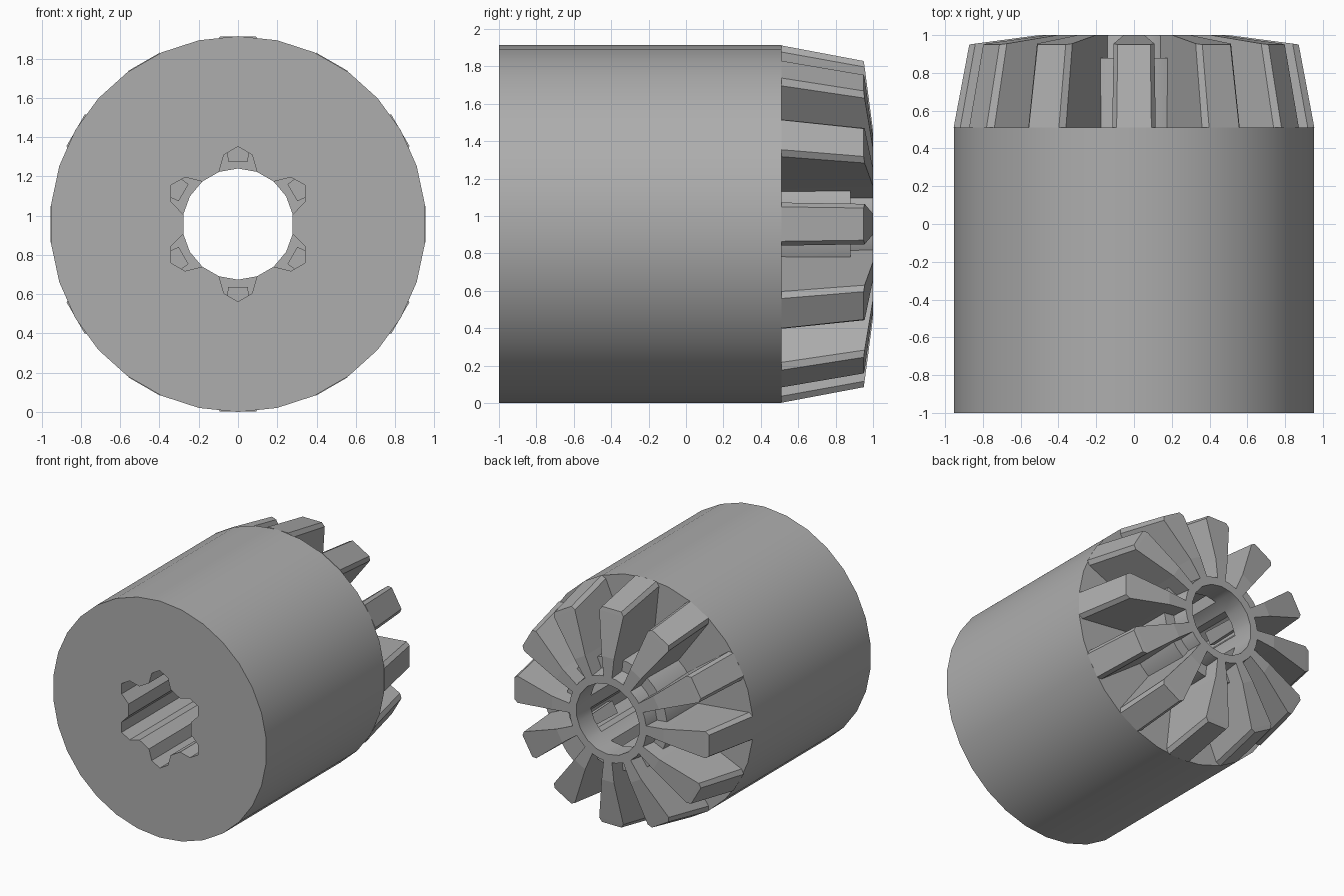
import bpy, bmesh
from math import sin, cos, radians

cube = bpy.data.objects.get("Cube")
if cube:
    bpy.data.objects.remove(cube, do_unlink=True)

CENTRE = 0.957   # height of the shaft axis
RADIUS = 0.957
SHOULDER = 0.51  # where the teeth start
TEETH = 12

grey = bpy.data.materials.new("plain grey")
grey.use_nodes = True
colour = (0.42, 0.42, 0.42, 1)
grey.diffuse_color = colour
grey.node_tree.nodes["Principled BSDF"].inputs["Base Color"].default_value = colour


def polar(angle, r, y, side=0.0):
    """Point at an angle clockwise from the top, shifted sideways."""
    a = radians(angle)
    return (r * sin(a) + side * cos(a), y, CENTRE + r * cos(a) - side * sin(a))


def finish(bm, name):
    bmesh.ops.recalc_face_normals(bm, faces=bm.faces)
    mesh = bpy.data.meshes.new(name)
    bm.to_mesh(mesh)
    bm.free()
    mesh.materials.append(grey)
    obj = bpy.data.objects.new(name, mesh)
    bpy.context.collection.objects.link(obj)
    bpy.ops.object.select_all(action="DESELECT")
    obj.select_set(True)
    bpy.context.view_layer.objects.active = obj
    bpy.ops.object.shade_smooth_by_angle(angle=radians(28))
    return obj


# Cross-sections, each with five points per sixth of a turn
lobe = [(0, 0.395), (11.5, 0.36), (20, 0.283), (40, 0.283), (48.5, 0.36)]
slot = [(a + 60 * k, r) for k in range(6) for a, r in lobe]
bore = [(a, 0.283 * cos(radians(10)) / cos(radians(a % 20 - 10))) for a, r in slot]


def circle(r):
    return [(12 * i, r) for i in range(30)]


# Body: a closed skin running from the rim, through the bore, back to the rim
sections = [(circle(RADIUS), -1), (slot, -1), (slot, 0.82), (bore, 0.82),
            (bore, 1), (circle(0.345), 1), (circle(0.36), 0.88),
            (circle(0.45), 0.88), (circle(0.47), SHOULDER), (circle(RADIUS), SHOULDER)]
bm = bmesh.new()
loops = [[bm.verts.new(polar(a, r, y)) for a, r in pts] for pts, y in sections]
for one, two in zip(loops, loops[1:] + loops[:1]):
    for i in range(30):
        j = (i + 1) % 30
        bm.faces.new((one[i], one[j], two[j], two[i]))
bmesh.ops.remove_doubles(bm, verts=bm.verts, dist=0.0001)
finish(bm, "splined_body")

# Teeth: base radius, base half width, end radius, end half width, end depth
stations = [(0.32, 0.05, 0.32, 0.035, 1.0),
            (0.50, 0.07, 0.50, 0.055, 1.0),
            (0.92, 0.115, 0.84, 0.108, 0.955),
            (0.955, 0.092, 0.872, 0.086, 0.95)]
bm = bmesh.new()
for k in range(TEETH):
    angle = 360 / TEETH * k
    rings = []
    for rb, wb, rt, wt, y in stations:
        rings.append([bm.verts.new(polar(angle, r, d, s)) for r, d, s in
                      ((rb, SHOULDER, -wb), (rb, SHOULDER, wb), (rt, y, wt), (rt, y, -wt))])
    for one, two in zip(rings, rings[1:]):
        for i in range(4):
            j = (i + 1) % 4
            bm.faces.new((one[i], one[j], two[j], two[i]))
    bm.faces.new(rings[0])
    bm.faces.new(rings[-1])
finish(bm, "clutch_teeth").data.shade_flat()
